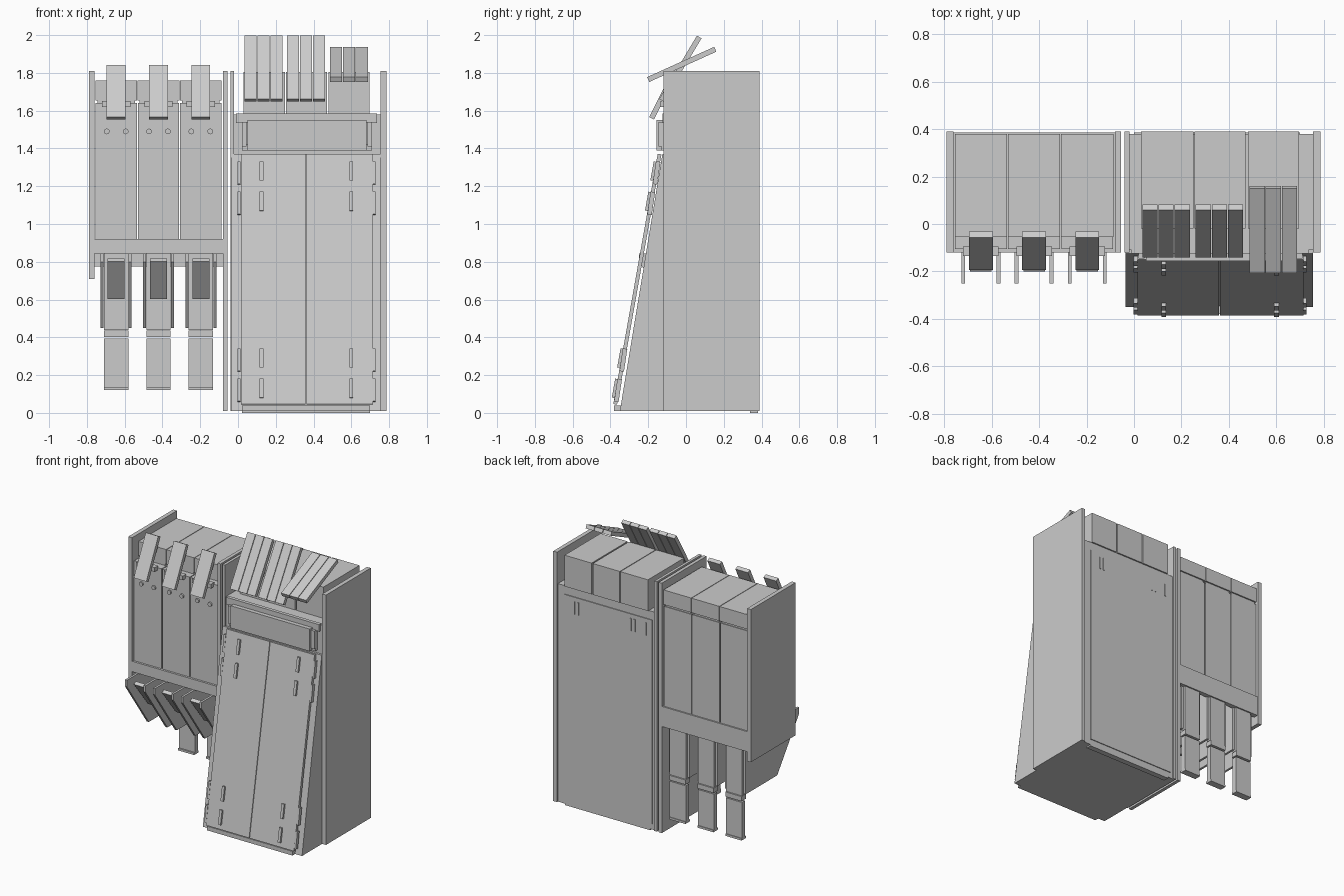
import bpy, bmesh, math
from mathutils import Vector

old = bpy.data.objects.get("Cube")
if old:
    bpy.data.objects.remove(old)

grey = bpy.data.materials.new("plain_grey")
grey.use_nodes = True
grey.diffuse_color = (0.6, 0.6, 0.6, 1)
grey.node_tree.nodes["Principled BSDF"].inputs["Base Color"].default_value = (0.6, 0.6, 0.6, 1)


def prism(name, x0, x1, profile):
    """Extrude a (y, z) profile from x0 to x1."""
    bm = bmesh.new()
    face = bm.faces.new([bm.verts.new((x0, y, z)) for y, z in profile])
    ext = bmesh.ops.extrude_face_region(bm, geom=[face])
    verts = [v for v in ext["geom"] if isinstance(v, bmesh.types.BMVert)]
    bmesh.ops.translate(bm, vec=(x1 - x0, 0, 0), verts=verts)
    bmesh.ops.recalc_face_normals(bm, faces=bm.faces)
    mesh = bpy.data.meshes.new(name)
    bm.to_mesh(mesh)
    bm.free()
    mesh.materials.append(grey)
    obj = bpy.data.objects.new(name, mesh)
    bpy.context.collection.objects.link(obj)
    return obj


def box(name, x0, x1, y0, y1, z0, z1):
    return prism(name, x0, x1, [(y0, z0), (y1, z0), (y1, z1), (y0, z1)])


def plank(name, x0, x1, low, high, t):
    """Board with a tilted centre line from low to high, in (y, z)."""
    a, b = Vector(low), Vector(high)
    d = (b - a).normalized()
    n = Vector((-d.y, d.x)) * t / 2
    return prism(name, x0, x1, [tuple(p) for p in (a - n, b - n, b + n, a + n)])


FRONT, BACK, TOP = -0.12, 0.385, 1.81

# Tall side panels of both cabinets
for name, x0, x1, z0 in (("left_outer_panel", 0.755, 0.785, 0.01),
                         ("left_inner_panel", -0.04, -0.02, 0.01),
                         ("right_inner_panel", -0.08, -0.055, 0.01),
                         ("right_outer_panel", -0.79, -0.76, 0.71)):
    box(name, x0, x1, FRONT, BACK + 0.005, z0, TOP)

# Large cabinet: body, sloping lower front, base and foot
box("cabinet_body", -0.02, 0.755, -0.11, 0.38, 0.01, 1.54)
prism("sloping_front", -0.035, 0.755, [(-0.35, 0.01), (-0.11, 0.01), (-0.11, 1.37), (-0.125, 1.37)])
box("base_lip", 0.02, 0.70, -0.38, -0.1, 0.01, 0.04)
box("rear_foot", 0.02, 0.70, 0.34, 0.38, 0, 0.012)
box("rear_plate", 0.0, 0.70, 0.375, 0.386, 0.05, 1.52)
for x in (0.62, 0.59, 0.17, 0.14, 0.05):
    box("rear_slot", x - 0.006, x + 0.006, 0.38, 0.39, 1.40, 1.49)


# Pair of tilted doors with hinges
def door_y(z):
    return -0.375 + 0.235 * (z - 0.045) / 1.325


for x0, x1 in ((0.015, 0.358), (0.362, 0.715)):
    plank("door", x0, x1, (door_y(0.045), 0.045), (door_y(1.37), 1.37), 0.02)
for z in (0.08, 0.24, 1.07, 1.23):
    for x in (0.125, 0.60):
        plank("door_handle", x - 0.01, x + 0.01, (door_y(z) - 0.016, z),
              (door_y(z + 0.1) - 0.016, z + 0.1), 0.016)
    for x in (0.006, 0.719):
        plank("door_hinge", x - 0.008, x + 0.008, (door_y(z), z - 0.02),
              (door_y(z + 0.1), z + 0.1), 0.024)

# Header drawer above the doors
box("header_panel", 0.05, 0.68, -0.155, -0.125, 1.39, 1.55)
box("header_backing", 0.02, 0.71, -0.13, -0.1, 1.39, 1.42)
for x in (0.02, 0.685):
    box("header_bracket", x, x + 0.025, -0.145, -0.1, 1.41, 1.54)
box("tray_shelf", -0.02, 0.755, -0.11, 0.38, 1.54, 1.58)
box("tray_lip", -0.01, 0.735, -0.125, -0.1, 1.535, 1.585)

# Three upper bins, each with a slatted lid
steep = ((-0.13, 1.655), (0.07, 1.99))
flat = ((-0.2, 1.765), (0.155, 1.925))
for x0, x1, lid, (low, high) in ((0.03, 0.25, 0.035, steep),
                                 (0.255, 0.47, 0.26, steep),
                                 (0.48, 0.695, 0.487, flat)):
    box("upper_bin", x0, x1, -0.02, BACK + 0.005, 1.58, TOP - 0.005)
    for i in range(3):
        x = lid + i * 0.068
        plank("lid_slat", x, x + 0.064, low, high, 0.028)

# Small cabinet: shelf and rear rail
box("bin_shelf", -0.76, -0.08, FRONT, BACK, 0.845, 0.92)
box("rear_rail", -0.76, -0.08, 0.35, BACK, 0.775, 0.85)

for i in range(3):
    cx = -0.645 + i * 0.224
    # Bin with recessed top block
    box("bin_body", cx - 0.109, cx + 0.109, -0.105, 0.375, 0.92, 1.64)
    box("bin_top", cx - 0.11, cx + 0.11, -0.055, 0.38, 1.655, 1.76)
    box("bin_neck", cx - 0.1, cx + 0.1, -0.05, 0.37, 1.63, 1.66)

    # Tilted lever on its bracket, with two round pins
    plank("lever", cx - 0.05, cx + 0.05, (-0.182, 1.56), (-0.045, 1.835), 0.028)
    box("lever_bracket", cx - 0.075, cx + 0.075, -0.135, -0.095, 1.62, 1.65)
    for side in (-1, 1):
        bpy.ops.mesh.primitive_cylinder_add(
            vertices=16, radius=0.015, depth=0.02,
            location=(cx + side * 0.05, -0.105, 1.49), rotation=(math.pi / 2, 0, 0))
        pin = bpy.context.object
        pin.name = "pin"
        pin.data.materials.append(grey)

        # Chute cheeks
        x = cx + side * 0.074
        prism("chute_cheek", x - 0.008, x + 0.008,
              [(-0.25, 0.80), (0.0, 0.45), (0.36, 0.45), (0.36, 0.845), (-0.25, 0.845)])

    # Chute gate, back wall and hanging spout
    plank("chute_gate", cx - 0.045, cx + 0.045, (-0.03, 0.61), (-0.19, 0.81), 0.025)
    box("chute_back", cx - 0.064, cx + 0.064, 0.34, 0.375, 0.44, 0.85)
    box("spout_collar", cx - 0.064, cx + 0.064, 0.33, 0.38, 0.403, 0.437)
    box("spout", cx - 0.064, cx + 0.064, 0.34, 0.375, 0.135, 0.393)
    box("spout_tip", cx - 0.064, cx + 0.064, 0.33, 0.38, 0.12, 0.135)
